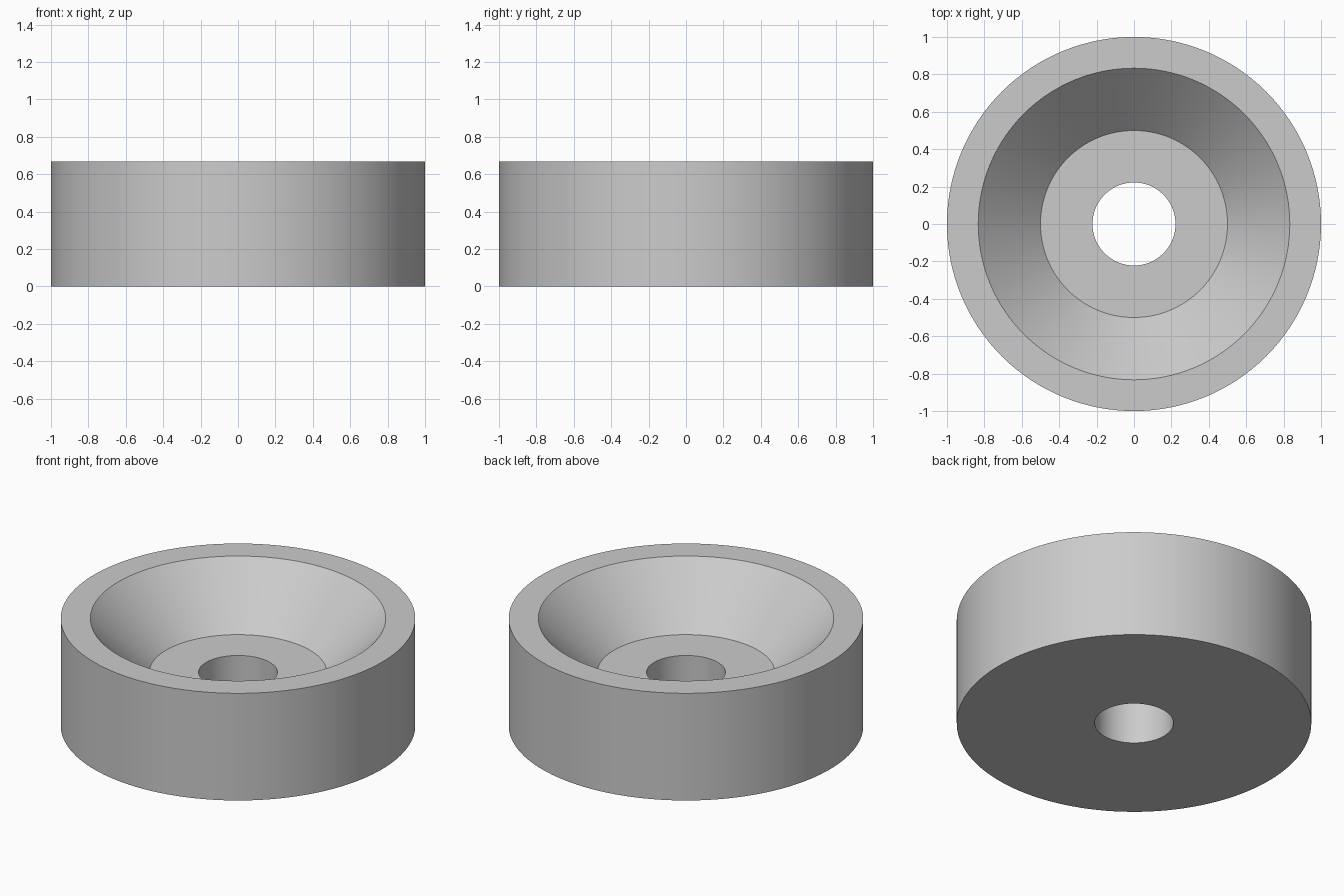
import bpy
import bmesh
import math

SEGMENTS = 128

# Remove the default cube
cube = bpy.data.objects.get("Cube")
if cube:
    bpy.data.objects.remove(cube, do_unlink=True)

# Plain grey material
grey = bpy.data.materials.new("light_grey")
grey.use_nodes = True
colour = (0.6, 0.6, 0.6, 1.0)
grey.diffuse_color = colour
grey.node_tree.nodes["Principled BSDF"].inputs["Base Color"].default_value = colour

# Ring cross-section (radius, height): bore, recess floor, sloped wall, rim, outer wall
profile = [(0.222, 0), (0.222, 0.333), (0.5, 0.333),
           (0.833, 0.667), (1, 0.667), (1, 0)]

# Lathe the closed cross-section around the z axis
bm = bmesh.new()
verts = [bm.verts.new((r, 0, z)) for r, z in profile]
edges = [bm.edges.new((v, verts[(i + 1) % len(verts)])) for i, v in enumerate(verts)]
bmesh.ops.spin(bm, geom=verts + edges, cent=(0, 0, 0), axis=(0, 0, 1),
               angle=math.tau, steps=SEGMENTS, use_merge=False)
bmesh.ops.remove_doubles(bm, verts=bm.verts, dist=0.0001)
bmesh.ops.recalc_face_normals(bm, faces=bm.faces)

mesh = bpy.data.meshes.new("recessed_ring")
bm.to_mesh(mesh)
bm.free()
mesh.materials.append(grey)

ring = bpy.data.objects.new("recessed_ring", mesh)
bpy.context.collection.objects.link(ring)

# Smooth round walls, sharp rims
bpy.ops.object.select_all(action='DESELECT')
ring.select_set(True)
bpy.context.view_layer.objects.active = ring
bpy.ops.object.shade_smooth_by_angle(angle=math.radians(30))
